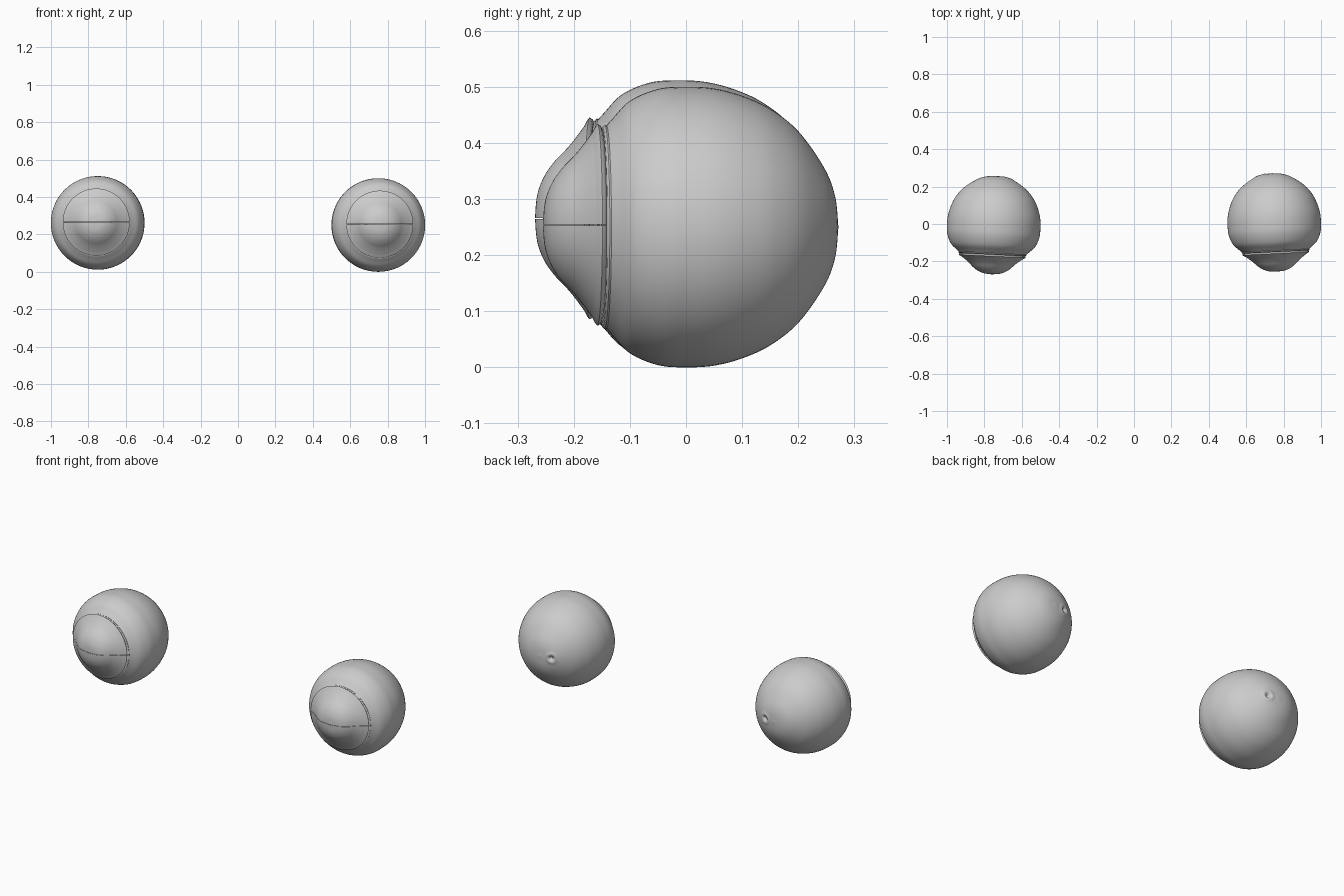
import bpy, bmesh
from math import sin, cos, pi, exp
from mathutils import Vector

if "Cube" in bpy.data.objects:
    bpy.data.objects.remove(bpy.data.objects["Cube"])

SEG = 96


def smooth(points, steps):
    # Catmull-Rom curve through profile points (y, radius)
    p = [Vector(q) for q in points]
    p = [2 * p[0] - p[1]] + p + [2 * p[-1] - p[-2]]
    out = []
    for i in range(1, len(p) - 2):
        a, b, c, d = p[i - 1:i + 3]
        for k in range(steps):
            t = k / steps
            out.append(0.5 * (2 * b + (c - a) * t + (2 * a - 5 * b + 4 * c - d) * t * t
                              + (3 * b - a - 3 * c + d) * t ** 3))
    return out + [p[-2]]


def lathe(profile, start, sweep, segs):
    # revolve a profile around the y axis
    bm = bmesh.new()
    full = sweep > 2 * pi - 0.01
    n = segs if full else segs + 1
    rings = []
    for y, r in profile:
        if r < 1e-5:
            rings.append([bm.verts.new((0, y, 0))] * n)
        else:
            rings.append([bm.verts.new((r * cos(start + sweep * j / segs), y,
                                        r * sin(start + sweep * j / segs))) for j in range(n)])
    for a, b in zip(rings, rings[1:]):
        for j in range(segs):
            k = (j + 1) % n
            quad = list(dict.fromkeys((a[j], b[j], b[k], a[k])))
            bm.faces.new(quad)
    bm.normal_update()
    return bm, rings


def finish(bm, name, loc, rot):
    bmesh.ops.recalc_face_normals(bm, faces=bm.faces[:])
    me = bpy.data.meshes.new(name)
    bm.to_mesh(me)
    bm.free()
    ob = bpy.data.objects.new(name, me)
    bpy.context.collection.objects.link(ob)
    ob.location = loc
    ob.rotation_euler = rot
    bpy.ops.object.select_all(action='DESELECT')
    ob.select_set(True)
    bpy.context.view_layer.objects.active = ob
    bpy.ops.object.shade_smooth_by_angle(angle=0.7)


ball = smooth([(0.272, 0), (0.265, 0.058), (0.245, 0.108), (0.2, 0.171), (0.15, 0.211),
               (0.1, 0.234), (0.05, 0.247), (0, 0.25), (-0.05, 0.246), (-0.1, 0.225),
               (-0.134, 0.19)], 8)
# raised rim and groove where the ball meets the front cover
ball += [Vector(q) for q in [(-0.142, 0.181), (-0.145, 0.182), (-0.149, 0.178), (-0.15, 0.170)]]

cover = [Vector(q) for q in [(-0.15, 0.170), (-0.153, 0.176), (-0.158, 0.179), (-0.162, 0.174)]]
cover += smooth([(-0.167, 0.164), (-0.184, 0.141), (-0.2, 0.122), (-0.221, 0.1),
                 (-0.239, 0.074), (-0.251, 0.042), (-0.2555, 0)], 6)


def eye(label, side, loc):
    rot = (0, 0, side * 0.05)
    # eyeball with the optic nerve pit at the back
    bm, _ = lathe(ball, 0, 2 * pi, SEG)
    pit = Vector((-side * 0.062, 0.264, 0.002))
    for v in bm.verts:
        d = (v.co - pit).length
        if d < 0.09:
            h = -0.016 * exp(-(d / 0.011) ** 2) + 0.003 * exp(-((d - 0.024) / 0.009) ** 2)
            v.co += v.co.normalized() * h
    finish(bm, label + "_eyeball", loc, rot)

    # bulging front cover in two halves with a fine horizontal seam
    for part, start in (("upper", 0), ("lower", pi)):
        bm, rings = lathe(cover, start, pi, SEG // 2)
        s = 1 if part == "upper" else -1
        for v in bm.verts:
            v.co.z += s * 0.0008 + 0.004
        # edge of each half folds inward along the seam
        path = [r[0] for r in rings] + [r[-1] for r in reversed(rings[:-1])]
        inner = [bm.verts.new(v.co + Vector((0, 0.006, 0))) for v in path]
        for i in range(len(path) - 1):
            bm.faces.new((path[i], path[i + 1], inner[i + 1], inner[i]))
        finish(bm, label + "_" + part + "_cover", loc, rot)


eye("right", 1, (0.75, 0, 0.25))
eye("left", -1, (-0.75, -0.014, 0.2615))
